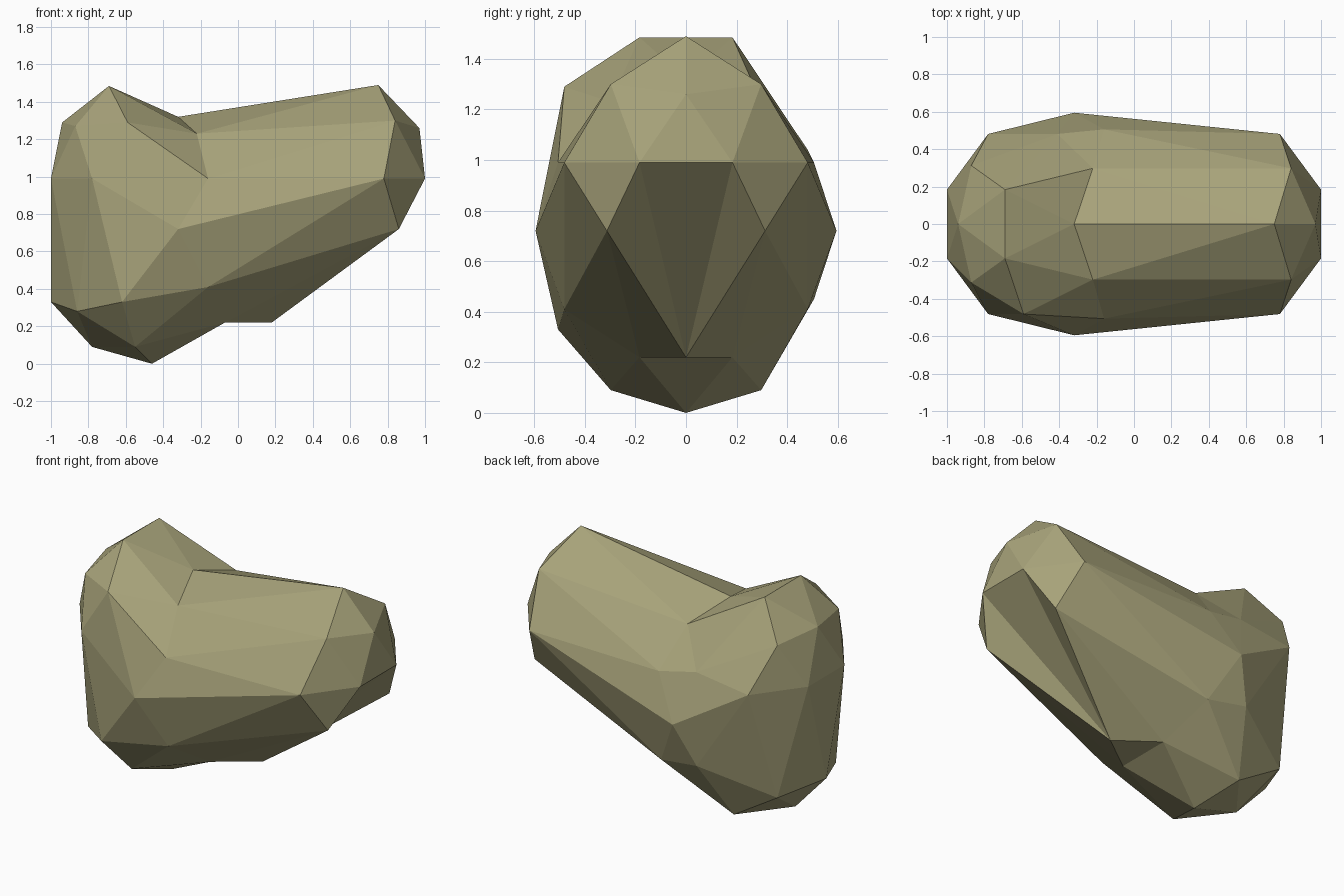
import bpy, bmesh, math
from itertools import product
from mathutils import Vector

cube = bpy.data.objects.get("Cube")
if cube:
    bpy.data.objects.remove(cube, do_unlink=True)

HALF_WIDTH = 0.595

# Side profile of the boulder, layer by layer outward from the middle:
# each layer lists (x, z) in angular order around the sideways axis
LAYERS = [
    [(.75, 1.49), (-.32, 1.32), (-.94, 1.29), (-1, .33),
     (-.78, .09), (-.46, 0), (.18, .22), (.97, 1.26)],
    [(-.69, 1.485), (-1, .99), (-.07, .22), (1, .99)],
    [(-.22, 1.23), (-.86, .28), (-.55, .09), (.84, 1.3)],
    [(-.87, 1.27), (.86, .72)],
    [(-.59, 1.29), (-.78, .99), (-.16, .41), (.78, .99)],
    [(-.16, .99), (-.62, .33)],
    [(-.32, .72)],
]
# Dents that differ on the back: (layer, place) -> (x, z)
BACK_DENTS = {(4, 0): (-.41, 1.04), (5, 1): (-.43, .45)}


def sphere_directions():
    """Icosahedron corners plus the middles of its edges."""
    golden = (1 + math.sqrt(5)) / 2
    corners = []
    for a, b in product((-1, 1), (-golden, golden)):
        corners += [Vector((0, a, b)), Vector((a, b, 0)), Vector((b, 0, a))]
    middles = [(p + q) / 2 for i, p in enumerate(corners) for q in corners[:i]
               if (p - q).length < golden * 1.3]
    return [p.normalized() for p in corners + middles]


def angle(v):
    turn = math.atan2(v.co.z, v.co.x)
    return round(turn % math.tau, 3) % round(math.tau, 3)


# Faceted ball that gives the boulder its triangles
bm = bmesh.new()
for p in sphere_directions():
    bm.verts.new(p)
bmesh.ops.convex_hull(bm, input=bm.verts[:])

# Pull every corner of the ball onto the boulder's profile
heights = sorted({round(abs(v.co.y), 2) for v in bm.verts})
moves = []
for layer, height in enumerate(heights):
    for side in (-1, 1):
        ring = [v for v in bm.verts if round(abs(v.co.y), 2) == height
                and (height == 0 or v.co.y * side > 0)]
        for place, v in enumerate(sorted(ring, key=angle)):
            x, z = LAYERS[layer][place]
            if side > 0:
                x, z = BACK_DENTS.get((layer, place), (x, z))
            moves.append((v, (x, v.co.y * HALF_WIDTH, z)))
for v, target in moves:
    v.co = target
bmesh.ops.recalc_face_normals(bm, faces=bm.faces[:])

# Flat shaded boulder in one colour
mesh = bpy.data.meshes.new("boulder")
bm.to_mesh(mesh)
bm.free()
boulder = bpy.data.objects.new("boulder", mesh)
bpy.context.collection.objects.link(boulder)

stone = bpy.data.materials.new("olive stone")
stone.use_nodes = True
colour = (.39, .366, .195, 1)
stone.diffuse_color = colour
stone.node_tree.nodes["Principled BSDF"].inputs["Base Color"].default_value = colour
mesh.materials.append(stone)
